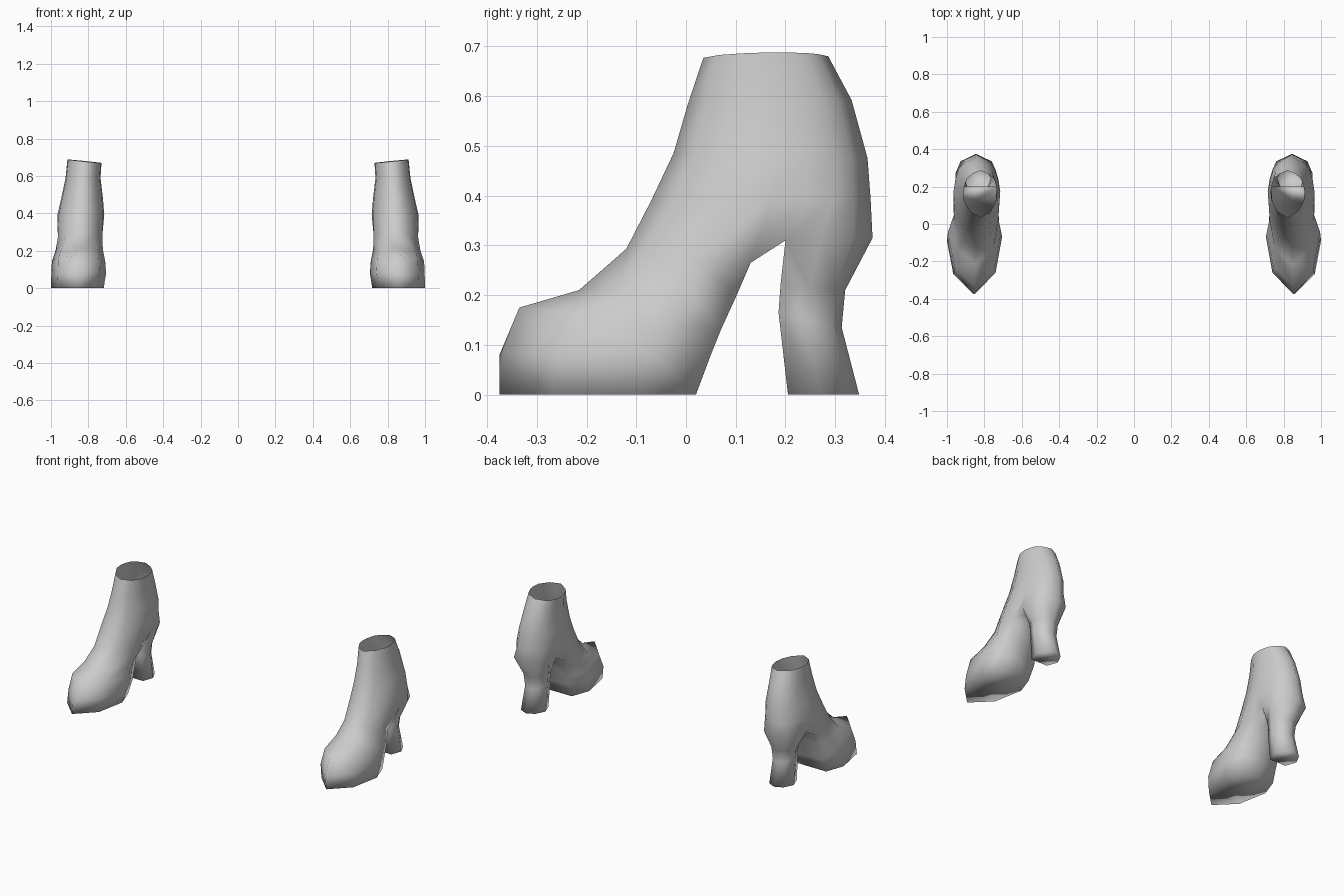
import bpy, bmesh

if "Cube" in bpy.data.objects:
    bpy.data.objects.remove(bpy.data.objects["Cube"])

grey = bpy.data.materials.new("light grey")
grey.diffuse_color = (0.6, 0.6, 0.6, 1)
grey.use_nodes = True
grey.node_tree.nodes["Principled BSDF"].inputs["Base Color"].default_value = grey.diffuse_color

# Half-ring shapes: (t along front to back, w towards the side)
LEG = [(0, 0), (.13, .6), (.36, .95), (.55, 1), (.7, .92), (.83, .78), (.92, .5), (1, 0)]
FOOT = [(0, 0), (.27, .76), (.72, 1), (1, .72), (1, 0)]
HEEL = [(0, 0), (0, .7), (.45, 1), (.85, .62), (1, 0)]
# Ring where foot and heel join the leg: (y, z, w)
JOIN = [(-.12, .293, 0), (-.075, .285, .6), (.02, .27, .97), (.13, .265, .96),
        (.2, .31, .9), (.27, .312, .9), (.335, .314, .68), (.375, .315, 0)]

# Sections: front y, front z, back y, back z, inner x, outer x
LEG_RINGS = [(-.07, .39, .371, .395, .715, .965), (-.025, .485, .365, .475, .722, .945),
             (.004, .585, .333, .592, .735, .922), (.035, .677, .286, .68, .73, .912)]
FOOT_RINGS = [(-.215, .21, .102, .2, .722, .975), (-.335, .175, .07, .13, .71, .995),
              (-.375, .08, .05, .08, .705, .998), (-.375, 0, .02, 0, .718, 1.0)]
HEEL_RINGS = [(.19, .22, .32, .21, .757, .918), (.186, .165, .313, .135, .765, .908),
              (.205, 0, .348, 0, .762, .915)]


def closed_ring(bm, half, xi, xo):
    """Half profile of (y, z, w) mirrored into a ring: front, outer side, back, inner side."""
    c = (xi + xo) / 2
    outer = [bm.verts.new((c + (xo - c) * w, y, z)) for y, z, w in half]
    inner = [bm.verts.new((c + (xi - c) * w, y, z)) for y, z, w in half[1:-1]]
    return outer + inner[::-1]


def ring(bm, shape, s):
    fy, fz, by, bz, xi, xo = s
    half = [(fy + (by - fy) * t, fz + (bz - fz) * t, w) for t, w in shape]
    return closed_ring(bm, half, xi, xo)


def loft(bm, first, shape, sections):
    last = first
    for s in sections:
        new = ring(bm, shape, s)
        n = len(new)
        for i in range(n):
            j = (i + 1) % n
            bm.faces.new((last[i], last[j], new[j], new[i]))
        last = new
    return last


def make_boot(name, side):
    bm = bmesh.new()
    join = closed_ring(bm, JOIN, .722, .967)
    c = (.722 + .967) / 2
    arch_front = bm.verts.new((c, .13, .265))
    arch_back = bm.verts.new((c, .2, .31))
    # ankle shaft, open at the top
    top = loft(bm, join, LEG, LEG_RINGS)
    for v in top:
        v.co.z += (v.co.x - .82) * .1
    # front of the foot down to the sole
    foot = join[0:4] + [arch_front] + join[11:14]
    bm.faces.new(loft(bm, foot, FOOT, FOOT_RINGS))
    # block heel
    heel = [arch_back] + join[4:11]
    bm.faces.new(loft(bm, heel, HEEL, HEEL_RINGS))
    # arch between foot and heel
    bm.faces.new((join[3], join[4], arch_back, arch_front))
    bm.faces.new((arch_front, arch_back, join[10], join[11]))
    for v in bm.verts:
        v.co.x *= side
    bmesh.ops.recalc_face_normals(bm, faces=bm.faces)
    for f in bm.faces:
        f.smooth = True
    mesh = bpy.data.meshes.new(name)
    bm.to_mesh(mesh)
    bm.free()
    mesh.materials.append(grey)
    bpy.context.collection.objects.link(bpy.data.objects.new(name, mesh))


make_boot("left_boot", -1)
make_boot("right_boot", 1)
